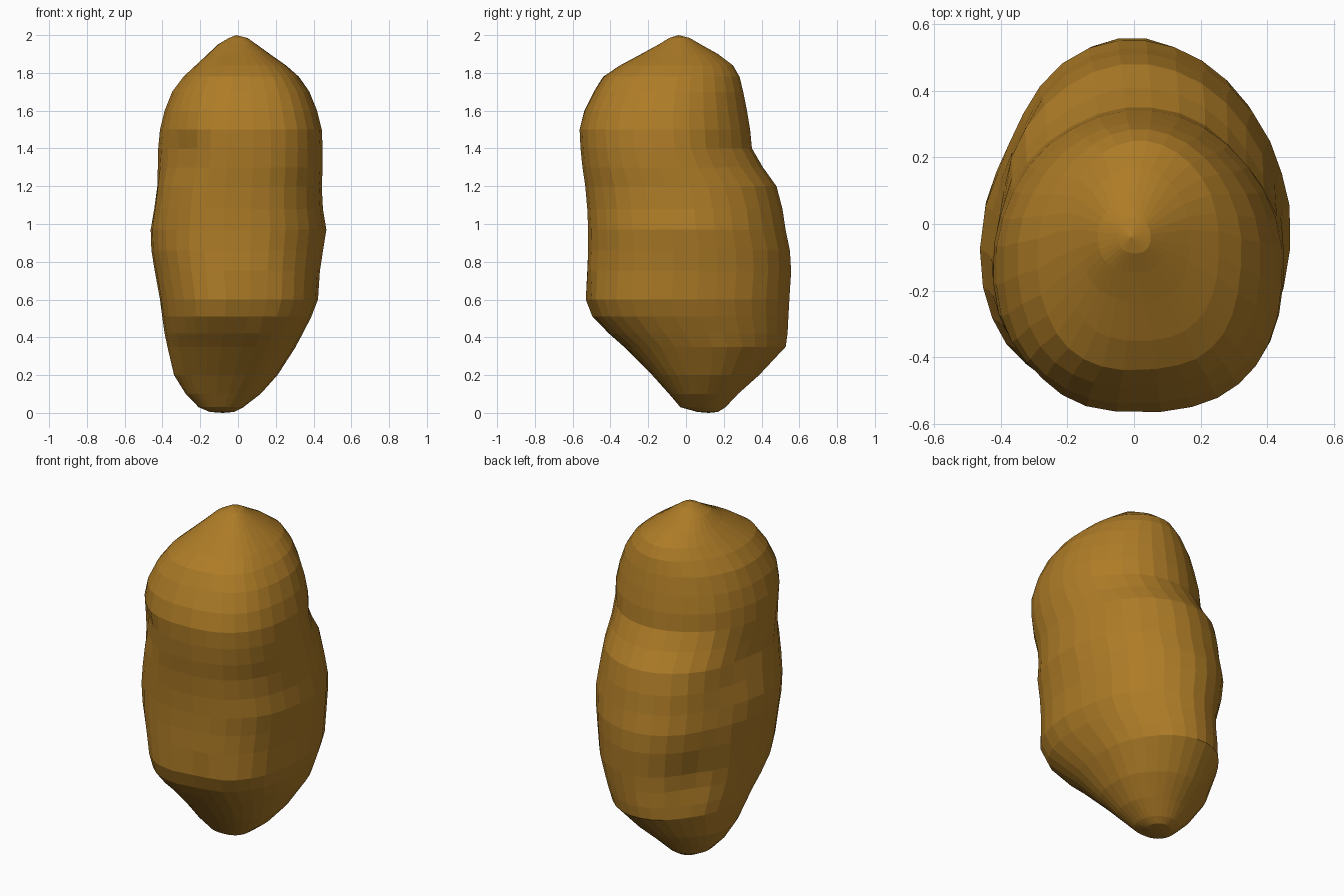
import bpy, bmesh, math
from mathutils import Vector, noise

# Ring outline: z, x min, x max, y min, y max
ROWS = [
    (0.005, -.15, -.02, .06, .17), (0.03, -.21, .03, -.03, .21), (0.10, -.28, .12, -.09, .28),
    (0.20, -.34, .21, -.18, .39), (0.35, -.375, .31, -.33, .53), (0.42, -.39, .345, -.41, .54),
    (0.51, -.405, .39, -.50, .545), (0.60, -.42, .425, -.535, .55), (0.75, -.445, .435, -.525, .56),
    (0.86, -.465, .45, -.52, .555), (0.97, -.47, .465, -.52, .53), (1.08, -.455, .45, -.525, .515),
    (1.20, -.44, .445, -.535, .485), (1.30, -.43, .45, -.55, .41), (1.40, -.425, .45, -.56, .355),
    (1.50, -.415, .445, -.565, .345), (1.60, -.39, .42, -.54, .325), (1.70, -.35, .38, -.49, .305),
    (1.78, -.29, .325, -.44, .285), (1.84, -.225, .26, -.35, .25), (1.90, -.16, .17, -.24, .17),
    (1.95, -.11, .10, -.15, .08), (1.985, -.05, .05, -.09, .02)]

# Hollows (positive depth) and bumps (negative): position, radius, depth
DENTS = [((-.27, -.42, 1.38), .13, .05), ((-.43, .05, 1.2), .15, .03),
         ((-.38, .25, .95), .22, .05), ((-.33, .40, .58), .17, .045),
         ((.10, -.50, .55), .12, .02), ((.40, .25, 1.35), .15, .02),
         ((-.05, -.2, 1.93), .07, .015), ((.45, .0, .97), .10, -.01)]
SEG = 32


def spow(v, p):
    return math.copysign(abs(v) ** p, v)


def surface_point(row, a):
    z, x0, x1, y0, y1 = row
    cx, cy = (x0 + x1) / 2, (y0 + y1) / 2
    c, s = math.cos(a), math.sin(a)
    p = 2 / (2.5 if s < 0 else 1.95)          # squarer front, rounder back
    v = Vector((cx + (x1 - x0) / 2 * spow(c, p), cy + (y1 - y0) / 2 * spow(s, p), z))
    out = Vector((v.x - cx, v.y - cy, 0)).normalized()
    for pos, rad, depth in DENTS:
        v -= out * depth * math.exp(-((v - Vector(pos)).length / rad) ** 2)
    v -= out * 0.012 * max(0, noise.noise(v * 4))  # gentle chipped surface
    return v


# Rock body: stacked rings closed at both poles
bm = bmesh.new()
rings = [[bm.verts.new(surface_point(r, 2 * math.pi * (i + .5) / SEG)) for i in range(SEG)] for r in ROWS]
for lo, hi in zip(rings, rings[1:]):
    for i in range(SEG):
        j = (i + 1) % SEG
        bm.faces.new((lo[i], lo[j], hi[j], hi[i]))
bottom, top = bm.verts.new((-.08, .12, 0)), bm.verts.new((-.01, -.04, 2))
for i in range(SEG):
    j = (i + 1) % SEG
    bm.faces.new((bottom, rings[0][j], rings[0][i]))
    bm.faces.new((top, rings[-1][i], rings[-1][j]))
bmesh.ops.recalc_face_normals(bm, faces=bm.faces)

mesh = bpy.data.meshes.new("rock")
bm.to_mesh(mesh)
bm.free()
rock = bpy.data.objects.new("rock", mesh)
bpy.context.collection.objects.link(rock)

# Single earthy colour
mat = bpy.data.materials.new("ochre brown")
mat.diffuse_color = (0.42, 0.20, 0.02, 1)
mesh.materials.append(mat)
